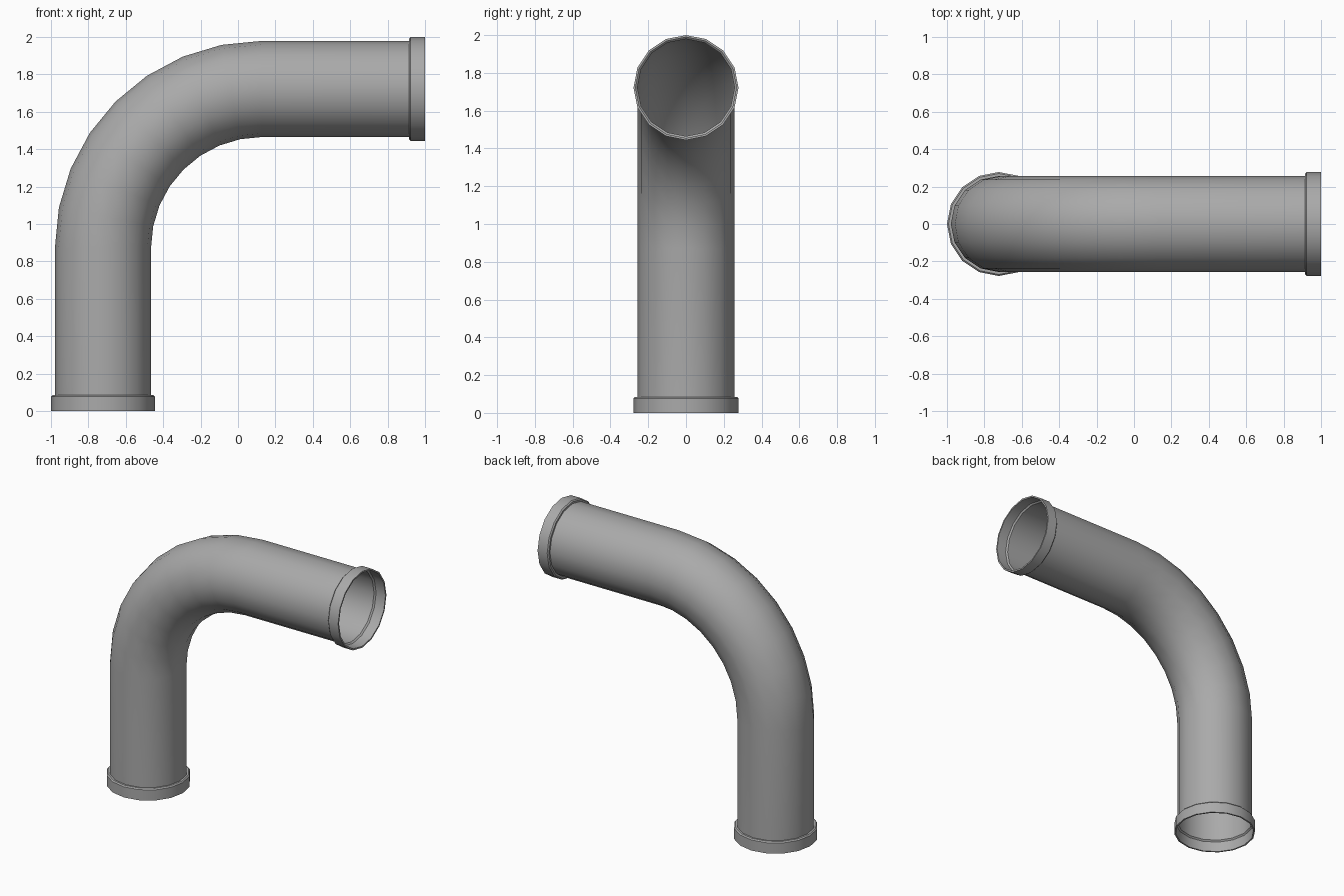
import bpy, bmesh, math
from mathutils import Vector

cube = bpy.data.objects.get("Cube")
if cube:
    bpy.data.objects.remove(cube, do_unlink=True)

SIDES = 16
AXIS_X, AXIS_Z = -0.722, 1.722       # centre lines of the two straight legs
BEND = 0.85                          # bend radius
PIPE_R, COLLAR_R, MOUTH_R = 0.257, 0.278, 0.267
COLLAR_H = 0.085

grey = bpy.data.materials.new("pipe grey")
grey.use_nodes = True
colour = (0.4, 0.4, 0.4, 1)
grey.diffuse_color = colour
grey.node_tree.nodes["Principled BSDF"].inputs["Base Color"].default_value = colour


def sweep(name, rings):
    """Join rings given as (centre, tangent angle from vertical, radius)."""
    bm = bmesh.new()
    loops = []
    for centre, tilt, radius in rings:
        out = Vector((-math.cos(tilt), 0, math.sin(tilt)))
        side = Vector((0, 1, 0))
        loop = []
        for k in range(SIDES):
            a = math.tau * k / SIDES
            loop.append(bm.verts.new(centre + radius * (math.cos(a) * out + math.sin(a) * side)))
        loops.append(loop)
    for lower, upper in zip(loops, loops[1:]):
        for k in range(SIDES):
            n = (k + 1) % SIDES
            bm.faces.new((lower[k], upper[k], upper[n], lower[n]))
    mesh = bpy.data.meshes.new(name)
    bm.to_mesh(mesh)
    bm.free()
    obj = bpy.data.objects.new(name, mesh)
    bpy.context.collection.objects.link(obj)
    mesh.materials.append(grey)
    bpy.ops.object.select_all(action='DESELECT')
    obj.select_set(True)
    bpy.context.view_layer.objects.active = obj
    bpy.ops.object.shade_smooth_by_angle(angle=math.radians(30))
    return obj


# Bent pipe: straight leg, quarter bend, straight leg
pivot = Vector((AXIS_X + BEND, 0, AXIS_Z - BEND))
rings = [(Vector((AXIS_X, 0, COLLAR_H)), 0, PIPE_R)]
for i in range(9):
    t = math.pi / 2 * i / 8
    rings.append((pivot + BEND * Vector((-math.cos(t), 0, math.sin(t))), t, PIPE_R))
rings.append((Vector((1 - COLLAR_H, 0, AXIS_Z)), math.pi / 2, PIPE_R))
sweep("bent_pipe", rings)

# Collars: outer step, chamfer, wall, rim, mouth and inner step
profile = [(COLLAR_H, PIPE_R), (COLLAR_H, COLLAR_R - 0.008), (COLLAR_H - 0.008, COLLAR_R),
           (0, COLLAR_R), (0, MOUTH_R), (COLLAR_H - 0.01, MOUTH_R), (COLLAR_H, PIPE_R)]
sweep("bottom_collar", [(Vector((AXIS_X, 0, h)), 0, r) for h, r in reversed(profile)])
sweep("side_collar", [(Vector((1 - h, 0, AXIS_Z)), math.pi / 2, r) for h, r in profile])
